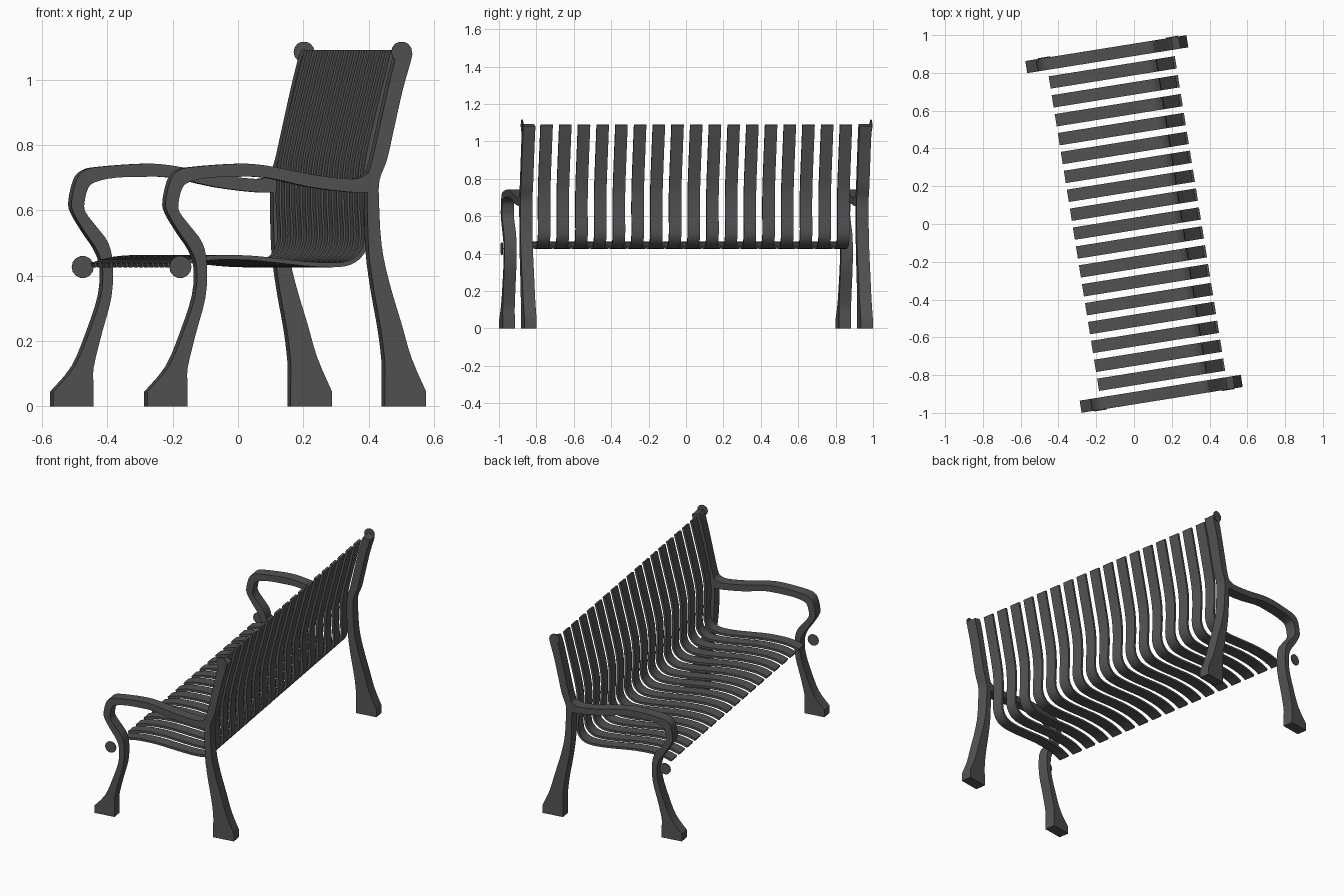
import bpy, bmesh, math
from mathutils import Vector

if "Cube" in bpy.data.objects:
    bpy.data.objects.remove(bpy.data.objects["Cube"])

ANGLE = math.radians(9.1)      # the whole bench is turned a little about z
V_IN, V_OUT = 0.878, 0.943     # inner and outer faces of the end frames

iron = bpy.data.materials.new("dark grey metal")
iron.diffuse_color = (0.085, 0.085, 0.088, 1)
iron.use_nodes = True
iron.node_tree.nodes["Principled BSDF"].inputs["Base Color"].default_value = iron.diffuse_color


def smooth(points, steps):
    """Catmull-Rom curve through points of any dimension."""
    pts = [Vector(p) for p in points]
    out = []
    for i in range(len(pts) - 1):
        a, b = pts[max(i - 1, 0)], pts[i]
        c, d = pts[i + 1], pts[min(i + 2, len(pts) - 1)]
        for s in range(steps):
            t = s / steps
            out.append(0.5 * (2 * b + (c - a) * t + (2 * a - 5 * b + 4 * c - d) * t * t
                              + (3 * b - a - 3 * c + d) * t ** 3))
    return out + [pts[-1]]


def finish(name, bm, mirror=False):
    bmesh.ops.recalc_face_normals(bm, faces=bm.faces)
    me = bpy.data.meshes.new(name)
    bm.to_mesh(me)
    bm.free()
    me.materials.append(iron)
    ob = bpy.data.objects.new(name, me)
    bpy.context.collection.objects.link(ob)
    ob.rotation_euler.z = ANGLE
    if mirror:
        ob.modifiers.new("mirror", 'MIRROR').use_axis = (False, True, False)
    bpy.ops.object.select_all(action='DESELECT')
    ob.select_set(True)
    bpy.context.view_layer.objects.active = ob
    bpy.ops.object.shade_smooth_by_angle(angle=math.radians(35))
    return ob


def strip(name, stations, v0, v1, mirror=False):
    """Bar with stations (u, z, u, z) giving both edges, from v0 to v1 across."""
    bm = bmesh.new()
    rings = []
    for a, b, c, d in stations:
        rings.append([bm.verts.new(p) for p in
                      ((a, v0, b), (c, v0, d), (c, v1, d), (a, v1, b))])
    for r, q in zip(rings, rings[1:]):
        for i in range(4):
            j = (i + 1) % 4
            bm.faces.new((r[i], r[j], q[j], q[i]))
    bm.faces.new(rings[0])
    bm.faces.new(rings[-1])
    return finish(name, bm, mirror)


# front legs running up into the armrests: foot straight, the rest curved
foot = [(-.432, 0, -.307, 0), (-.432, .045, -.307, .07)]
arm = [(-.432, .045, -.307, .07), (-.365, .124, -.307, .118), (-.318, .235, -.281, .225),
       (-.284, .34, -.252, .333), (-.279, .425, -.247, .43), (-.297, .48, -.261, .50),
       (-.331, .53, -.30, .553), (-.369, .593, -.332, .595), (-.375, .63, -.335, .625),
       (-.36, .694, -.323, .67), (-.335, .722, -.298, .688), (-.291, .733, -.24, .70),
       (-.152, .743, -.152, .703), (-.06, .737, -.06, .70), (.08, .71, .07, .672),
       (.19, .697, .185, .657), (.235, .703, .235, .655), (.262, .725, .265, .655)]
strip("front_legs_and_armrests", foot[:1] + smooth(arm, 3), V_IN, V_OUT, True)

# back legs running up into the back posts
foot = [(.304, 0, .432, 0)]
post = [(.304, .07, .432, .046), (.304, .137, .387, .148), (.292, .235, .357, .25),
        (.27, .357, .318, .38), (.254, .48, .294, .495), (.25, .632, .286, .632),
        (.252, .706, .288, .694), (.267, .762, .311, .755), (.286, .847, .332, .847),
        (.317, .985, .36, .97), (.338, 1.067, .383, 1.05), (.350, 1.092, .39, 1.08)]
strip("back_legs_and_posts", foot + smooth(post, 3), V_IN, V_OUT, True)

# one curved strap profile serves as seat and backrest
path = smooth([(-.32, .432), (-.27, .448), (-.2, .456), (-.1, .455), (0, .445), (.1, .435),
               (.18, .434), (.225, .447), (.255, .48), (.264, .53), (.259, .62), (.262, .72),
               (.278, .81), (.312, .95), (.347, 1.09)], 3)
slat = []
for i, p in enumerate(path):
    t = (path[min(i + 1, len(path) - 1)] - path[max(i - 1, 0)]).normalized()
    n = Vector((-t.y, t.x)) * 0.007
    slat.append((*(p + n), *(p - n)))
for k in range(17):
    v = (k - 8) * 0.1013
    strip(f"seat_slat_{k + 1}", slat, v - 0.033, v + 0.033)


# thin round discs on the outside of the frames
def disc(name, u, z, r):
    bm = bmesh.new()
    ends = [[bm.verts.new((u + r * math.cos(i * math.tau / 14), v, z + r * math.sin(i * math.tau / 14)))
             for i in range(14)] for v in (V_OUT - 0.001, V_OUT + 0.004)]
    for e in ends:
        bm.faces.new(e)
    for i in range(14):
        j = (i + 1) % 14
        bm.faces.new((ends[0][i], ends[0][j], ends[1][j], ends[1][i]))
    finish(name, bm, True)


disc("top_discs", .356, 1.085, .032)
disc("front_discs", -.330, .427, .034)
